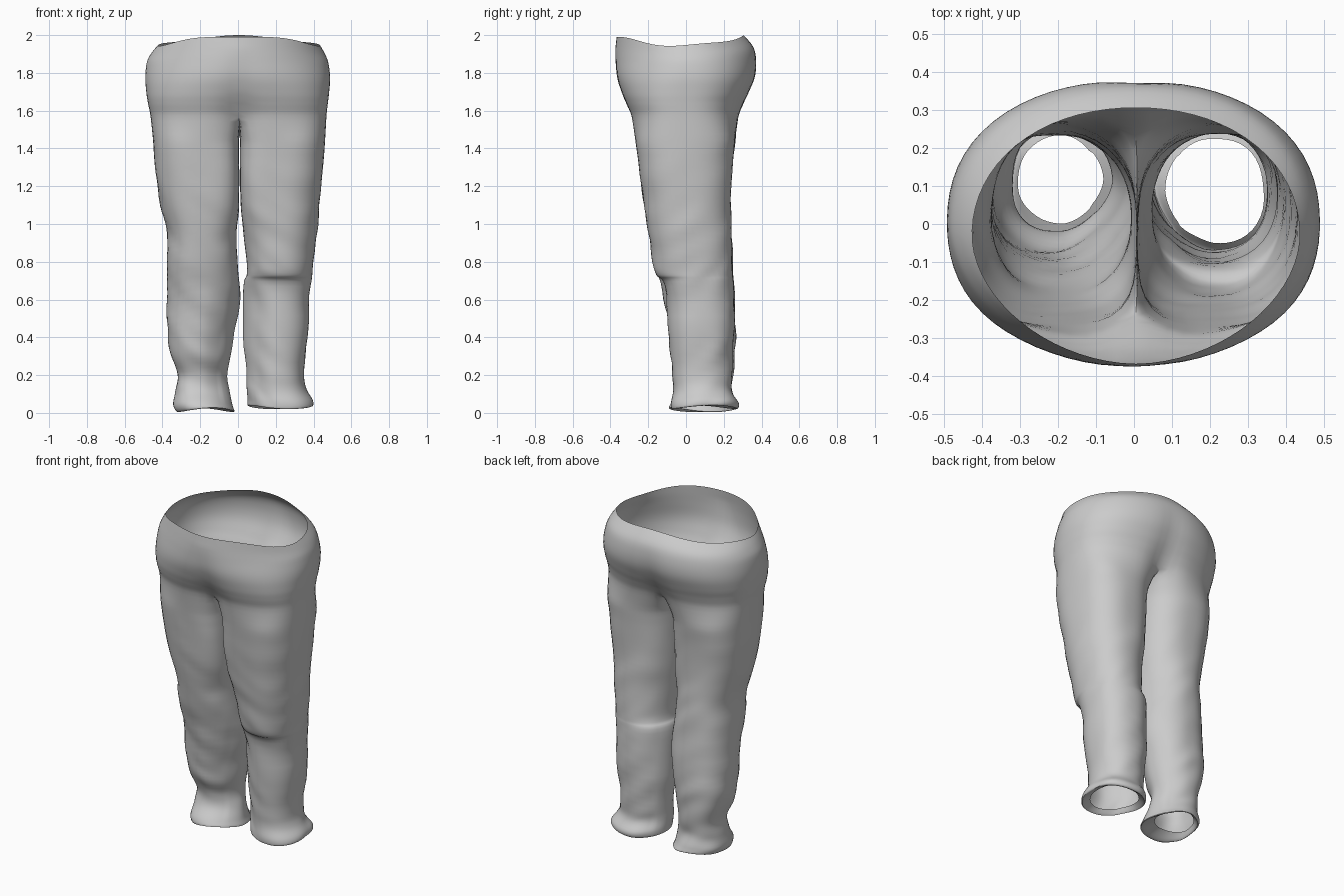
import bpy, bmesh, math
from mathutils import Vector, noise

if "Cube" in bpy.data.objects:
    bpy.data.objects.remove(bpy.data.objects["Cube"])

OUT, INN = 36, 13      # points on the outer half of a leg ring, and on the inseam side

# seat rows: z, x left, x right, y front, y back, front squareness, back squareness, centre dent
SEAT = [(1.97, -.425, .435, -.367, .305, 1.85, 2.1, 0),
        (1.92, -.457, .457, -.374, .357, 1.85, 2.2, 0),
        (1.86, -.482, .477, -.378, .376, 1.9, 2.2, .006),
        (1.78, -.491, .488, -.372, .370, 2.1, 2.3, .012),
        (1.70, -.486, .483, -.348, .340, 2.4, 2.4, .020),
        (1.64, -.477, .476, -.324, .314, 2.6, 2.4, .035),
        (1.58, -.464, .469, -.298, .290, 2.7, 2.5, .055)]

# leg rows: z, x inner, x outer, y front, y back, squareness
RIGHT = [(1.44, .010, .462, -.268, .260, 2.6),
         (1.30, .010, .450, -.250, .245, 2.5),
         (1.10, .014, .430, -.222, .238, 2.4),
         (.95, .030, .418, -.200, .240, 2.3),
         (.80, .045, .400, -.175, .245, 2.3),
         (.73, .045, .390, -.155, .250, 2.3),
         (.67, .030, .385, -.115, .255, 2.3),
         (.40, .028, .370, -.088, .255, 2.3),
         (.20, .045, .350, -.070, .242, 2.3),
         (.12, .045, .360, -.068, .240, 2.3),
         (.06, .050, .392, -.080, .275, 2.4),
         (.03, .055, .388, -.075, .265, 2.4),
         (.06, .080, .335, -.050, .225, 2.3)]
LEFT = [(1.44, .006, -.450, -.266, .263, 2.6),
        (1.30, .006, -.440, -.248, .245, 2.5),
        (1.10, .006, -.410, -.222, .235, 2.4),
        (.95, -.008, -.375, -.195, .240, 2.3),
        (.80, -.002, -.378, -.165, .250, 2.3),
        (.60, .012, -.375, -.115, .258, 2.3),
        (.42, -.020, -.375, -.085, .262, 2.3),
        (.31, -.038, -.355, -.065, .260, 2.3),
        (.20, -.058, -.315, -.025, .250, 2.3),
        (.12, -.045, -.330, -.030, .240, 2.3),
        (.05, -.030, -.342, -.078, .260, 2.4),
        (.015, -.022, -.320, -.082, .270, 2.4),
        (.045, -.080, -.305, .005, .230, 2.3)]


def smooth_rows(rows, steps=4):
    """Catmull-Rom interpolation between table rows."""
    out = []
    for i in range(len(rows) - 1):
        a, b, c, d = (rows[max(0, min(len(rows) - 1, i + k))] for k in (-1, 0, 1, 2))
        for s in range(steps):
            t = s / steps
            out.append([q + .5 * t * (r - p + t * (2*p - 5*q + 4*r - w + t * (3*(q - r) + w - p)))
                        for p, q, r, w in zip(a, b, c, d)])
    return out + [list(rows[-1])]


def ramp(z, lo, hi):
    return max(0, min(1, (z - lo) / (hi - lo)))


def oval(x0, x1, y0, y1, n, ang):
    """Point on a rounded box; angle 0 points to x1, -90 degrees to the front."""
    c, s = math.cos(ang), math.sin(ang)
    r = (abs(c)**n + abs(s)**n) ** (-1 / n)
    return Vector(((x0 + x1)/2 + r*c*(x1 - x0)/2, (y0 + y1)/2 + r*s*(y1 - y0)/2, 0))


def bridge(bm, a, b):
    for i in range(len(a)):
        j = (i + 1) % len(a)
        bm.faces.new((a[i], b[i], b[j], a[j]))


bm = bmesh.new()

# seat: closed rings running front -> right -> back -> left
half = OUT - 1
rings = []
for z, x0, x1, y0, y1, nf, nb, dent in smooth_rows(SEAT):
    ring = []
    for i in range(2 * half):
        ang = -math.pi/2 + math.pi * i / half
        p = oval(x0, x1, y0, y1, nf if math.sin(ang) < 0 else nb, ang)
        p.y -= math.copysign(dent, p.y) * math.exp(-((p.x - .01) / .075)**2)
        rim = max(0, (z - 1.86) / .11)
        p.z = z - rim * (.025*math.cos(2*ang) - .005*math.sin(5*ang))
        ring.append(bm.verts.new(p))
    rings.append(ring)
for a, b in zip(rings, rings[1:]):
    bridge(bm, a, b)

# crotch seam between the front and back centre points
last = rings[-1]
f, b = last[0], last[half]
seam = []
for i in range(1, INN + 1):
    t = i / (INN + 1)
    p = f.co.lerp(b.co, t)
    p.z -= .08 * math.sin(math.pi * t)
    p.x = .008
    seam.append(bm.verts.new(p))


def build_leg(rows, outer, side):
    """Loft a leg down from half the seat edge plus the seam."""
    prev = outer + seam[::-1]
    for k, (z, xi, xo, y0, y1, n) in enumerate(smooth_rows(rows, 5)):
        pts = []
        mid = Vector(((xi + xo)/2, (y0 + y1)/2, z))
        for i in range(OUT + INN):
            if i < OUT:
                ang = math.radians(-135 + 270 * i / (OUT - 1))
            else:
                ang = math.radians(135 + 90 * (i - OUT + 1) / (INN + 1))
            m = n
            if math.cos(ang) < 0:
                # thighs press together in front; lower down the inner side rounds off
                if math.sin(ang) < 0:
                    m += 1.5 * ramp(z, .9, 1.2) - .7 * (1 - ramp(z, .6, .75))
                else:
                    m -= .3 * (1 - ramp(z, .9, 1.3))
            p = oval(xi, xo, y0, y1, m, ang)
            p.z = z + max(0, 1 - z/.15) * .012 * math.sin(2*ang + side)
            # cloth wrinkles, stronger toward the hem
            amp = .003 + .010 * (1 - ramp(z, .2, 1.4))
            w = noise.noise(Vector((p.x*5 + side*7, p.y*5, z*9 + p.x*6 - p.y*5)))
            p += (p - mid).normalized() * amp * w * (1 if i < OUT else .4)
            p.z = max(p.z, .002)
            pts.append(p)
        # extra rings ease the seat edge into the thigh
        top = [v.co.copy() for v in prev]
        for t in ((.25, .5, .75, 1) if k == 0 else (1,)):
            ring = [bm.verts.new(u.lerp(p, t)) for u, p in zip(top, pts)]
            bridge(bm, prev, ring)
            prev = ring


build_leg(RIGHT, last[:half + 1], 1)
build_leg(LEFT, [last[-i % (2*half)] for i in range(half + 1)], -1)

# relax the hip-to-thigh join, fading out above and below
for lo, hi in ((1.30, 1.72), (1.36, 1.66), (1.42, 1.62)):
    join = [v for v in bm.verts if lo < v.co.z < hi]
    bmesh.ops.smooth_vert(bm, verts=join, factor=.5, use_axis_x=True, use_axis_y=True, use_axis_z=True)

bmesh.ops.recalc_face_normals(bm, faces=bm.faces)
mesh = bpy.data.meshes.new("trousers")
bm.to_mesh(mesh)
bm.free()
trousers = bpy.data.objects.new("trousers", mesh)
bpy.context.collection.objects.link(trousers)
bpy.context.view_layer.objects.active = trousers
trousers.select_set(True)
bpy.ops.object.shade_smooth_by_angle(angle=math.radians(40))
